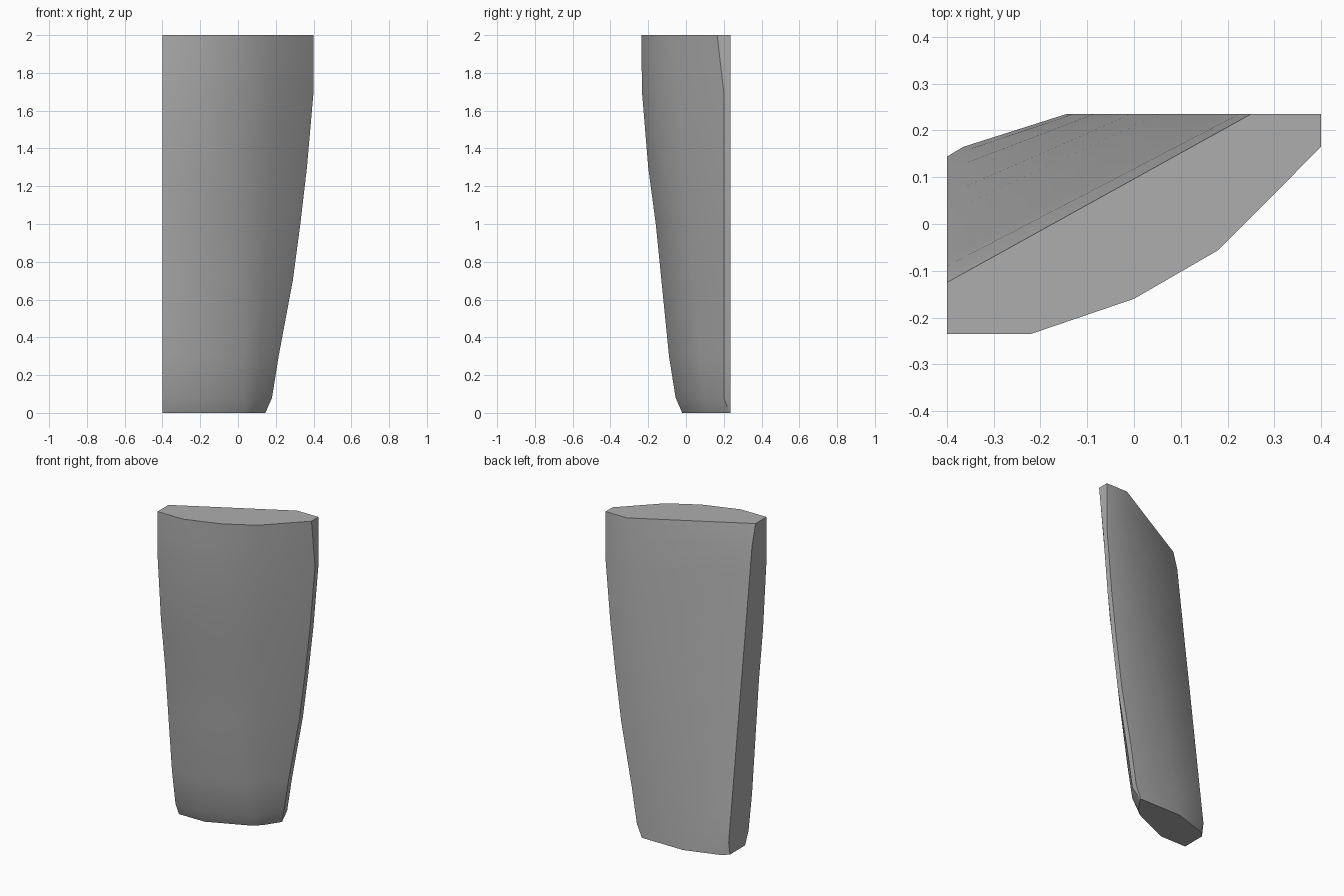
import bpy, bmesh

default = bpy.data.objects.get("Cube")
if default:
    bpy.data.objects.remove(default, do_unlink=True)

# Single stone grey material
stone = bpy.data.materials.new("stone_grey")
stone.use_nodes = True
grey = (0.42, 0.42, 0.42, 1.0)
stone.diffuse_color = grey
stone.node_tree.nodes["Principled BSDF"].inputs["Base Color"].default_value = grey

LEFT_X, BACK_Y, HEIGHT = -0.4, 0.235, 2.0

# Outline by height: z, end x, front y, end edge y, back edge y
LEVELS = [
    (0.00, 0.145, -0.02, 0.23, 0.13),
    (0.08, 0.18, -0.055, 0.20, 0.144),
    (0.30, 0.215, -0.09, 0.20, 0.115),
    (0.70, 0.29, -0.13, 0.20, 0.063),
    (1.00, 0.33, -0.16, 0.20, 0.024),
    (1.30, 0.365, -0.20, 0.20, -0.016),
    (1.70, 0.40, -0.233, 0.20, -0.068),
    (1.87, 0.40, -0.235, 0.18, -0.09),
    (2.00, 0.40, -0.235, 0.165, -0.125),
]


def cross_section(z, end_x, front_y, end_y, heel_y):
    """Blade cross-section, counterclockwise from the front left corner."""
    t = z / HEIGHT
    belly = (0.03 * (1 - t), front_y + 0.11 - 0.035 * t)
    cheek = (belly[0] + 0.45 * (end_x - belly[0]),
             belly[1] + 0.32 * (end_y - belly[1]))
    slope_x = -0.145 + 0.395 * t
    # Point on the back slope, close to the heel; it chamfers the foot
    near_x = -0.365
    if z == 0:
        near_y = 0.165
    else:
        near_y = heel_y + (BACK_Y - heel_y) * (near_x - LEFT_X) / (slope_x - LEFT_X)
    return [(LEFT_X, front_y), (-0.22, front_y), belly, cheek,
            (end_x, end_y), (end_x, BACK_Y), (slope_x, BACK_Y),
            (near_x, near_y), (LEFT_X, heel_y)]


# Loft the slab through its cross-sections
bm = bmesh.new()
rings = [[bm.verts.new((x, y, level[0])) for x, y in cross_section(*level)]
         for level in LEVELS]
for low, high in zip(rings, rings[1:]):
    n = len(low)
    for i in range(n):
        j = (i + 1) % n
        bm.faces.new((low[i], low[j], high[j], high[i]))
bm.faces.new(reversed(rings[0]))
bm.faces.new(rings[-1])
bmesh.ops.recalc_face_normals(bm, faces=bm.faces)

mesh = bpy.data.meshes.new("stone_slab")
bm.to_mesh(mesh)
bm.free()
mesh.materials.append(stone)
slab = bpy.data.objects.new("stone_slab", mesh)
bpy.context.collection.objects.link(slab)

# Smooth front and back, sharp rims
bpy.ops.object.select_all(action="DESELECT")
slab.select_set(True)
bpy.context.view_layer.objects.active = slab
bpy.ops.object.shade_smooth_by_angle()
